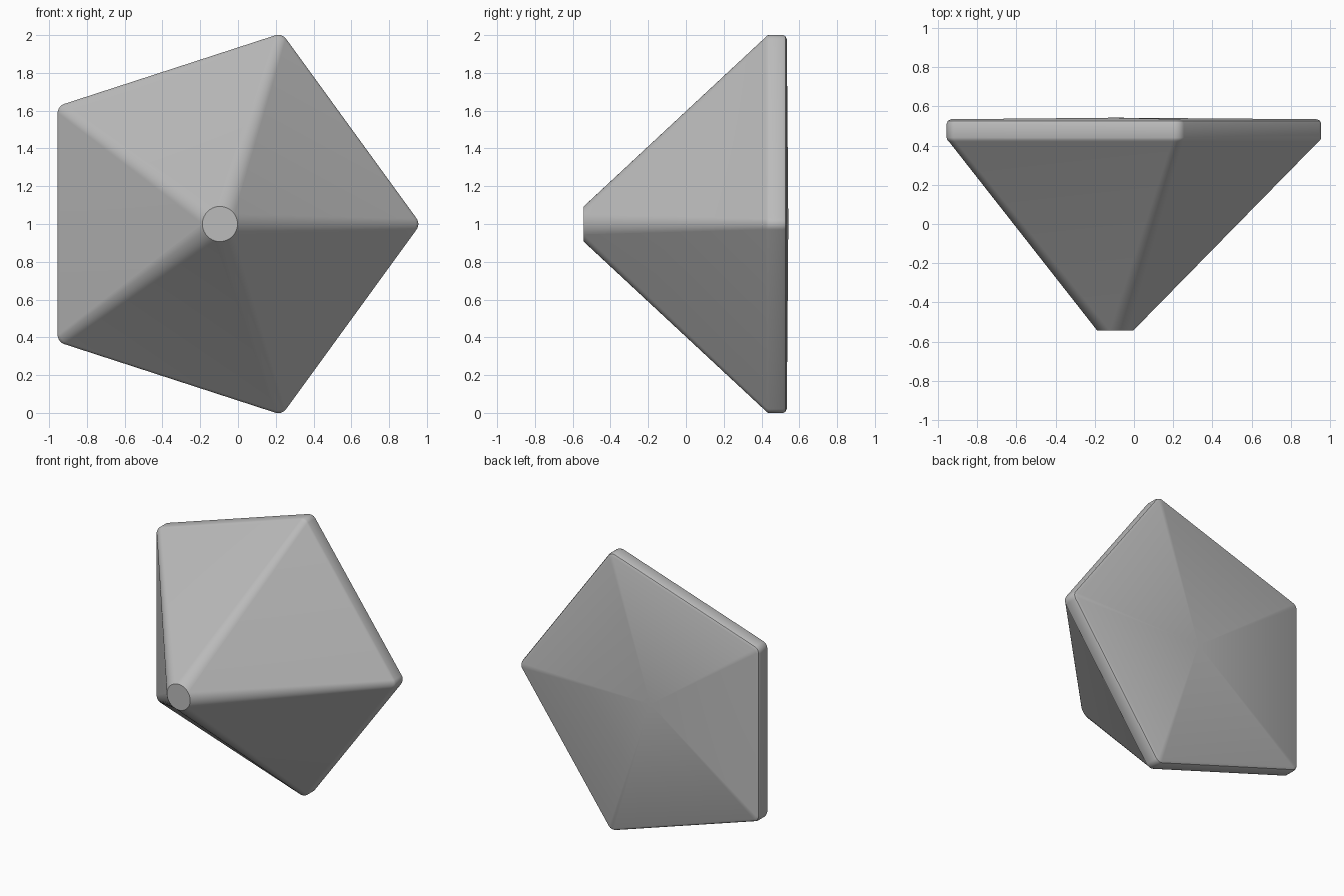
import bpy, bmesh, math

if "Cube" in bpy.data.objects:
    bpy.data.objects.remove(bpy.data.objects["Cube"])

CX, CZ, N = -0.0955, 1.0, 10   # axis position, points per rounded corner

# rounded pentagon cross-section: corner centres at distance d, corner radius r
def ring(bm, y, d, r):
    out = []
    for k in range(5):
        a = math.radians(72 * k)
        for i in range(N):
            b = a + math.radians(-36 + 72 * i / (N - 1)) * 0.9999
            out.append(bm.verts.new((CX + d * math.cos(a) + r * math.cos(b), y,
                                     CZ + d * math.sin(a) + r * math.sin(b))))
    return out

bm = bmesh.new()
# (y, corner distance, corner radius) from the blunt tip to the back
sections = [(-0.542, 0.0, 0.093), (0.42, 0.986, 0.050), (0.428, 0.994, 0.051),
            (0.44, 0.998, 0.052), (0.512, 0.998, 0.052), (0.526, 0.998, 0.046),
            (0.534, 0.998, 0.030)]
rings = [ring(bm, *s) for s in sections]
for a, b in zip(rings, rings[1:]):
    for i in range(len(a)):
        j = (i + 1) % len(a)
        bm.faces.new((a[i], a[j], b[j], b[i]))
bm.faces.new(rings[0])
# slightly domed back
c = bm.verts.new((CX, 0.542, CZ))
back = rings[-1]
for i in range(len(back)):
    bm.faces.new((back[i], back[(i + 1) % len(back)], c))
bmesh.ops.remove_doubles(bm, verts=bm.verts, dist=1e-5)
bmesh.ops.recalc_face_normals(bm, faces=bm.faces)

me = bpy.data.meshes.new("pentagonal_stud")
bm.to_mesh(me)
bm.free()
mat = bpy.data.materials.new("grey")
mat.diffuse_color = (0.5, 0.5, 0.5, 1)
mat.use_nodes = True
mat.node_tree.nodes["Principled BSDF"].inputs["Base Color"].default_value = mat.diffuse_color
me.materials.append(mat)
ob = bpy.data.objects.new("pentagonal_stud", me)
bpy.context.collection.objects.link(ob)
bpy.context.view_layer.objects.active = ob
ob.select_set(True)
bpy.ops.object.shade_smooth_by_angle(angle=math.radians(30))
